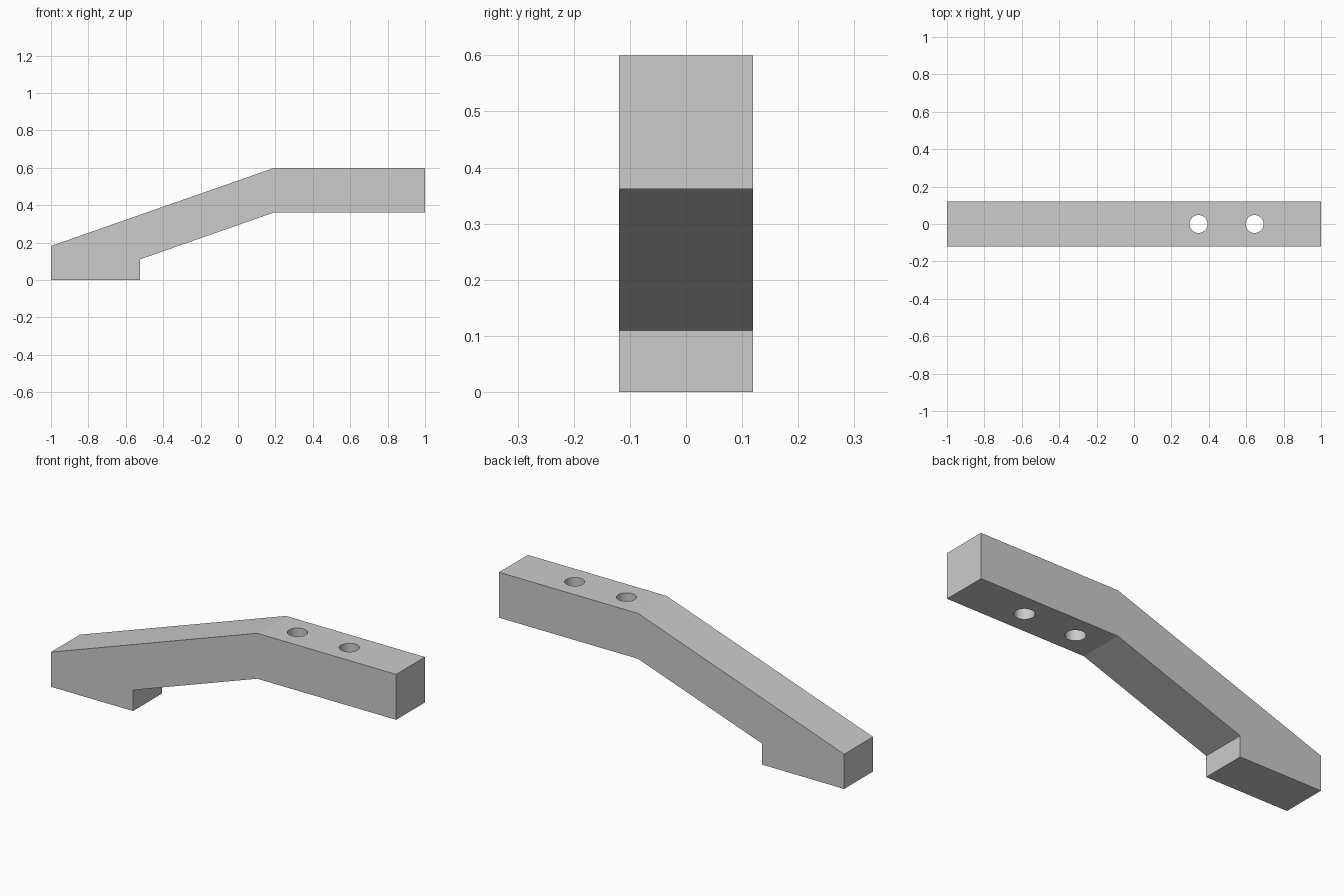
import bpy
import bmesh
from mathutils import Matrix

cube = bpy.data.objects.get("Cube")
if cube:
    bpy.data.objects.remove(cube, do_unlink=True)

WIDTH = 0.238
HOLE_RADIUS = 0.048
HOLE_CENTRES = (0.345, 0.645)
# Side outline of the cranked arm with its foot (x, z)
PROFILE = [(-1, 0), (-0.525, 0), (-0.525, 0.11), (0.195, 0.362),
           (1, 0.362), (1, 0.6), (0.195, 0.6), (-1, 0.182)]

grey = bpy.data.materials.new("plain grey")
grey.use_nodes = True
colour = (0.6, 0.6, 0.6, 1)
grey.diffuse_color = colour
grey.node_tree.nodes["Principled BSDF"].inputs["Base Color"].default_value = colour


def add_object(name, bm):
    bmesh.ops.recalc_face_normals(bm, faces=bm.faces)
    mesh = bpy.data.meshes.new(name)
    bm.to_mesh(mesh)
    bm.free()
    mesh.materials.append(grey)
    obj = bpy.data.objects.new(name, mesh)
    bpy.context.collection.objects.link(obj)
    return obj


# Arm: extrude the outline across the width
bm = bmesh.new()
face = bm.faces.new([bm.verts.new((x, -WIDTH / 2, z)) for x, z in PROFILE])
extruded = bmesh.ops.extrude_face_region(bm, geom=[face])["geom"]
bmesh.ops.translate(bm, vec=(0, WIDTH, 0),
                    verts=[v for v in extruded if isinstance(v, bmesh.types.BMVert)])
arm = add_object("bracket_arm", bm)

# Cutter: two vertical bolt holes
bm = bmesh.new()
for x in HOLE_CENTRES:
    bmesh.ops.create_cone(bm, cap_ends=True, segments=48, radius1=HOLE_RADIUS,
                          radius2=HOLE_RADIUS, depth=0.6,
                          matrix=Matrix.Translation((x, 0, 0.48)))
cutter = add_object("bolt_hole_cutter", bm)

# Bore the holes and discard the cutter
bore = arm.modifiers.new("bolt_holes", "BOOLEAN")
bore.operation = "DIFFERENCE"
bore.solver = "EXACT"
bore.object = cutter
bpy.context.view_layer.objects.active = arm
arm.select_set(True)
bpy.ops.object.modifier_apply(modifier=bore.name)
bpy.data.objects.remove(cutter, do_unlink=True)

# Smooth hole walls, crisp edges elsewhere
bpy.ops.object.shade_smooth_by_angle(angle=0.26)
